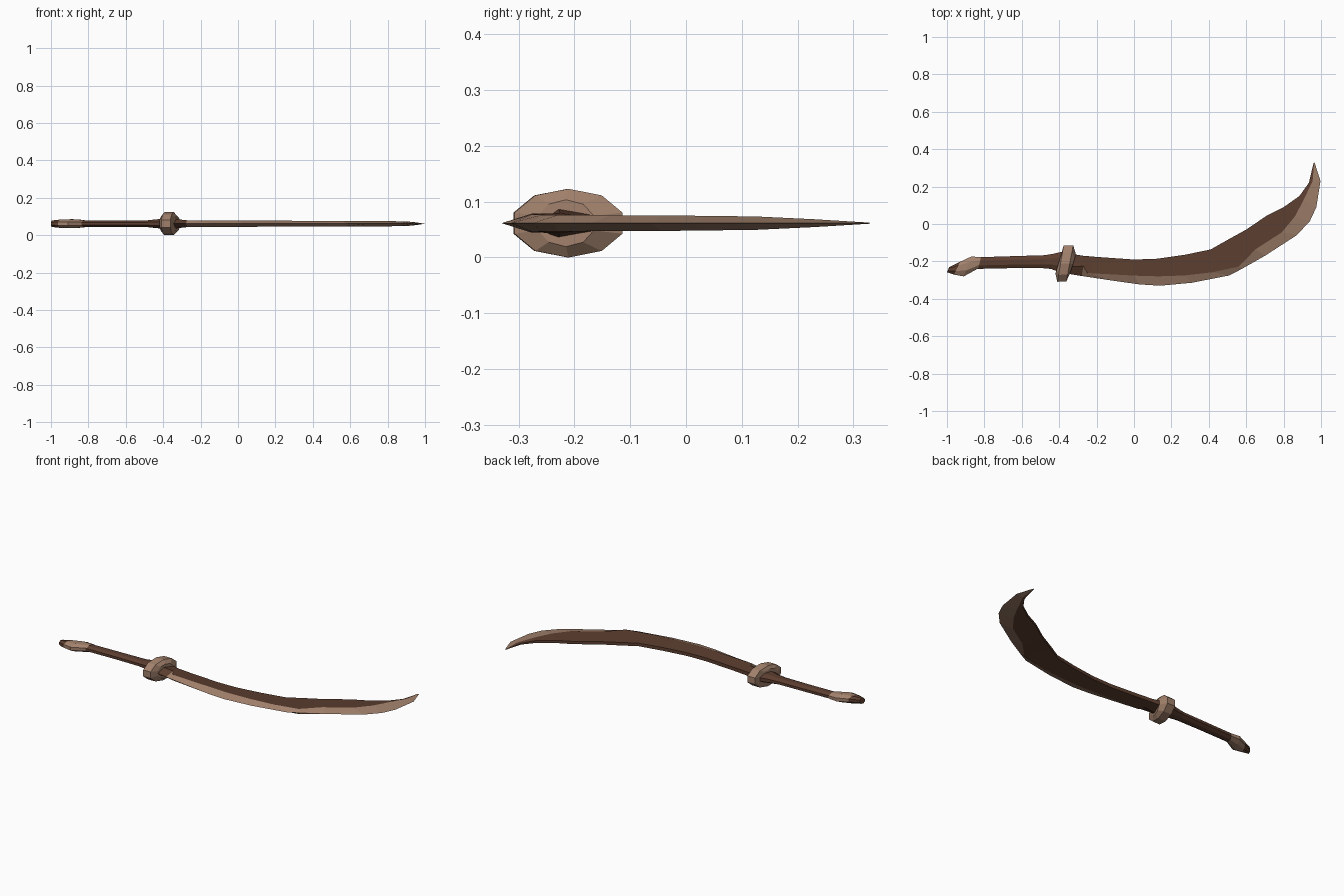
import bpy, bmesh, math

if "Cube" in bpy.data.objects:
    bpy.data.objects.remove(bpy.data.objects["Cube"])

ZC = 0.0615  # mid-plane height of the whole sword


def material(name, rgb):
    m = bpy.data.materials.new(name)
    m.diffuse_color = (*rgb, 1)
    m.use_nodes = True
    m.node_tree.nodes["Principled BSDF"].inputs["Base Color"].default_value = m.diffuse_color
    return m


BROWN = material("dark brown", (0.105, 0.047, 0.028))
TAN = material("tan", (0.36, 0.22, 0.15))


def loft(name, rings, mats, rule=None):
    """Skin a list of equal-length point rings, capped at both ends."""
    bm = bmesh.new()
    rows = [[bm.verts.new(p) for p in r] for r in rings]
    n = len(rows[0])
    for i in range(len(rows) - 1):
        for k in range(n):
            j = (k + 1) % n
            f = bm.faces.new((rows[i][k], rows[i][j], rows[i + 1][j], rows[i + 1][k]))
            if rule:
                f.material_index = rule(i, k)
    bm.faces.new(rows[0])
    bm.faces.new(rows[-1])
    bmesh.ops.recalc_face_normals(bm, faces=bm.faces)
    me = bpy.data.meshes.new(name)
    bm.to_mesh(me)
    bm.free()
    for m in mats:
        me.materials.append(m)
    ob = bpy.data.objects.new(name, me)
    bpy.context.collection.objects.link(ob)
    return ob


def ring(ax, ay, bx, by, h, n):
    """Faceted oval spanning point a to point b in plan, half thickness h."""
    pts = []
    for k in range(n):
        t = (k + 0.5) * math.tau / n
        c = math.cos(t) / math.cos(math.pi / n)
        s = math.sin(t) / max(math.sin((j + 0.5) * math.tau / n) for j in range(n))
        pts.append(((ax + bx) / 2 + (ax - bx) / 2 * c,
                    (ay + by) / 2 + (ay - by) / 2 * c, ZC + h * s))
    return pts


# Blade: cutting edge xy, bevel ridge xy, spine xy, half thickness
STATIONS = [
    (-.36, -.265, -.36, -.23, -.36, -.155, .028),
    (-.28, -.278, -.27, -.225, -.27, -.17, .018),
    (-.12, -.302, -.25, -.262, -.20, -.176, .017),
    (.03, -.323, .00, -.276, .00, -.19, .017),
    (.14, -.33, .13, -.28, .12, -.186, .016),
    (.31, -.314, .27, -.275, .27, -.165, .016),
    (.51, -.275, .42, -.258, .41, -.136, .015),
    (.58, -.238, .56, -.228, .50, -.085, .015),
    (.70, -.17, .65, -.135, .60, -.03, .014),
    (.87, -.06, .79, -.045, .71, .045, .014),
    (.94, .015, .86, .04, .80, .09, .013),
    (.975, .09, .905, .125, .885, .15, .012),
    (.997, .23, .955, .23, .935, .22, .007),
    (.965, .33, .963, .328, .96, .326, .001),
]
blade = [[(ex, ey, ZC), (rx, ry, ZC + h), (sx, sy, ZC + h * .6),
          (sx, sy, ZC - h * .6), (rx, ry, ZC - h)]
         for ex, ey, rx, ry, sx, sy, h in STATIONS]
# the two bevel strips are tan, the collar and flats are brown
loft("blade", blade, (BROWN, TAN),
     lambda i, k: 1 if k in (0, 4) and i > 0 else 0)

# Guard: chunky chamfered oval, slightly tilted
GUARD = [(-.39, -.165, -.42, -.265, .044), (-.376, -.114, -.41, -.309, .0615),
         (-.325, -.114, -.362, -.307, .0615), (-.31, -.165, -.343, -.265, .042)]
loft("guard", [ring(*g, 10) for g in GUARD], (TAN,))

# Grip
GRIP = [(-.37, -.145, -.39, -.26, .028), (-.435, -.16, -.445, -.24, .023),
        (-.48, -.167, -.49, -.236, .018), (-.65, -.172, -.65, -.236, .018),
        (-.84, -.178, -.84, -.24, .018)]
loft("grip", [ring(*g, 8) for g in GRIP], (BROWN,))

# Pommel: tan band with a brown hooked end
POMMEL = [(-.818, -.177, -.832, -.237, .02), (-.87, -.174, -.91, -.28, .024),
          (-.93, -.202, -.962, -.271, .022), (-.988, -.23, -1.0, -.258, .017)]
loft("pommel", [ring(*p, 8) for p in POMMEL], (BROWN, TAN),
     lambda i, k: 1 if i < 2 else 0)
